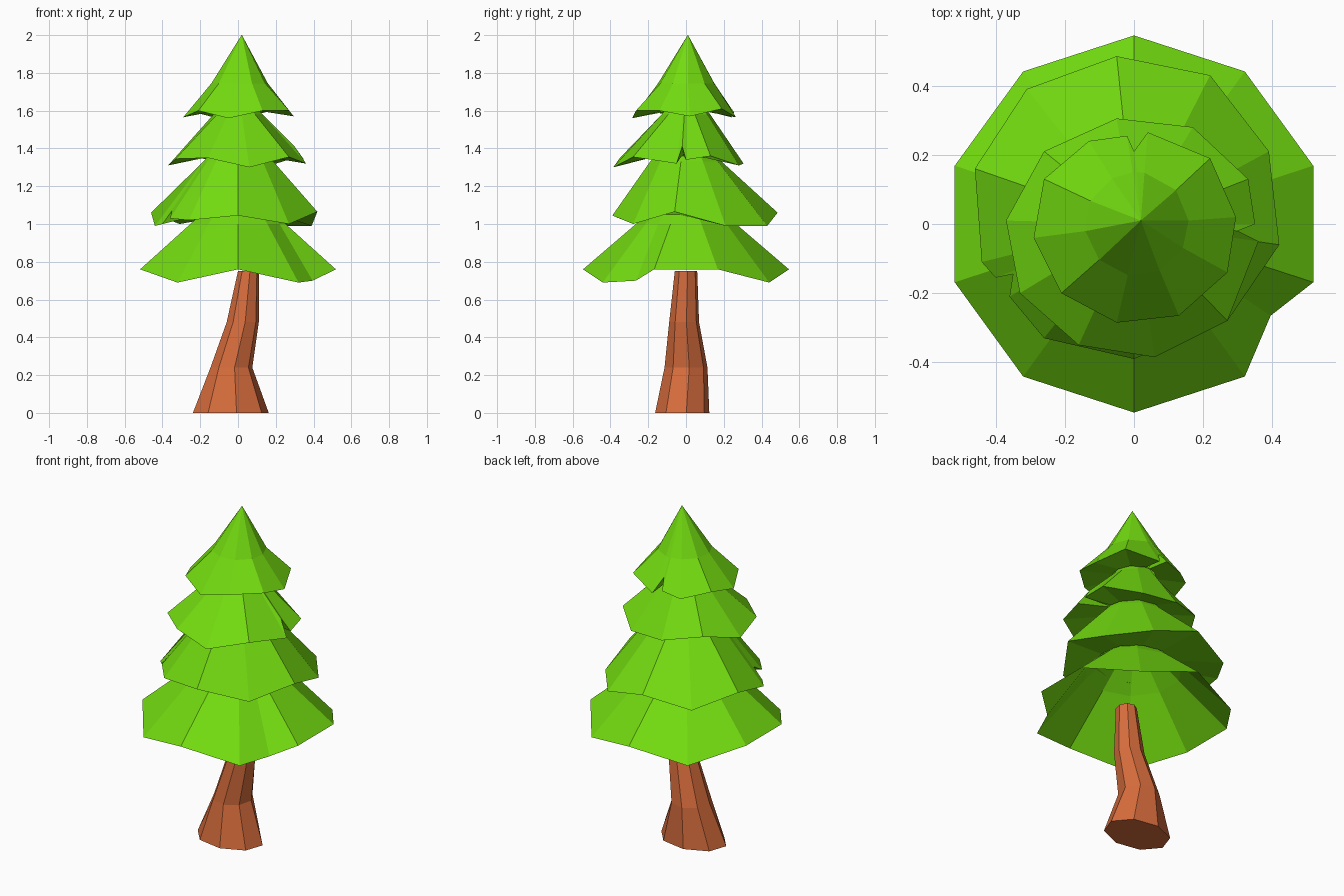
import bpy
from math import cos, sin, atan2, pi

if "Cube" in bpy.data.objects:
    bpy.data.objects.remove(bpy.data.objects["Cube"])


def material(name, color):
    m = bpy.data.materials.new(name)
    m.diffuse_color = (*color, 1)
    m.use_nodes = True
    m.node_tree.nodes["Principled BSDF"].inputs["Base Color"].default_value = m.diffuse_color
    return m


green = material("leaf_green", (0.17, 0.71, 0.005))
brown = material("bark_brown", (0.67, 0.15, 0.045))


def loft(name, rings, mat, cap_bottom=False, cap_top=False):
    """Join equal-length rings (listed bottom to top, counter-clockwise) with flat quads."""
    n = len(rings[0])
    verts = [p for ring in rings for p in ring]
    faces = []
    for k in range(len(rings) - 1):
        a, b = k * n, (k + 1) * n
        for i in range(n):
            j = (i + 1) % n
            faces.append((a + i, a + j, b + j, b + i))
    if cap_bottom:
        faces.append(tuple(reversed(range(n))))
    if cap_top:
        faces.append(tuple(range(len(verts) - n, len(verts))))
    mesh = bpy.data.meshes.new(name)
    mesh.from_pydata(verts, [], faces)
    mesh.materials.append(mat)
    mesh.validate()
    obj = bpy.data.objects.new(name, mesh)
    bpy.context.collection.objects.link(obj)
    return obj


def ring_like(rim, radius, z, cx=0, cy=0):
    """Round ring with one point in the direction of each rim point."""
    angles = [atan2(p[1], p[0]) for p in rim]
    return [(cx + radius * cos(a), cy + radius * sin(a), z) for a in angles]


def tier(name, rim, uppers, under=None):
    rings = [rim] + [ring_like(rim, *u) for u in uppers]
    if under:
        rings.insert(0, ring_like(rim, *under))
    loft(name, rings, green, cap_top=True)


# Trunk: leaning, eight sided, tapering (cx, cy, rx, ry, z)
sections = [(-0.038, -0.02, 0.203, 0.145, 0), (-0.035, 0, 0.112, 0.115, 0.24),
            (0.025, -0.01, 0.086, 0.08, 0.48), (0.055, 0, 0.056, 0.06, 0.75)]
trunk = [[(cx + rx * cos(i * pi / 4 + 0.15), cy + ry * sin(i * pi / 4 + 0.15), z)
          for i in range(8)] for cx, cy, rx, ry, z in sections]
loft("trunk", trunk, brown, cap_bottom=True, cap_top=True)

# Lowest tier: open ten-sided skirt with wavy rim and one chipped edge
rim = []
for i in range(10):
    a = -pi / 2 + i * pi / 5
    z = 0.69 if i in (1, 4, 6, 9) else 0.76
    rim.append((0.545 * cos(a), 0.545 * sin(a), z))
    if i == 1:
        rim.append((0.395, -0.265, 0.70))
tier("branches_bottom", rim, [(0.265, 1.0), (0.13, 1.12)])

# Second tier, chipped at the left
tier("branches_lower",
     [(0, -.39, 1.045), (.27, -.28, 1.0), (.42, -.06, 1.065), (.39, .21, .99),
      (.22, .43, .99), (-.05, .485, 1.06), (-.31, .39, 1.0), (-.46, .16, 1.06),
      (-.44, -.11, .99), (-.40, -.155, 1.0), (-.35, -.145, 1.07),
      (-.36, -.21, 1.03), (-.26, -.33, 1.02)],
     [(0.19, 1.33), (0.11, 1.42)], (0.21, 1.05))

# Third tier, chipped at the right
tier("branches_upper",
     [(.06, -.385, 1.30), (.27, -.28, 1.355), (.36, -.05, 1.32), (.30, -.02, 1.41),
      (.35, 0, 1.34), (.33, .13, 1.36), (.17, .28, 1.31), (-.05, .305, 1.32),
      (-.26, .21, 1.36), (-.37, .01, 1.31), (-.33, -.2, 1.345), (-.16, -.35, 1.35)],
     [(0.13, 1.58), (0.07, 1.66)], (0.165, 1.36))

# Top tier, chipped at the back, rising to the tip
tier("treetop",
     [(-.05, -.285, 1.56), (.13, -.265, 1.60), (.27, -.14, 1.60), (.295, .02, 1.57),
      (.22, .19, 1.61), (.04, .265, 1.565), (0, .21, 1.65), (-.02, .255, 1.59),
      (-.13, .24, 1.565), (-.26, .13, 1.60), (-.29, -.04, 1.565), (-.21, -.2, 1.60)],
     [(0.15, 1.745, 0.008, 0), (0.001, 2.0, 0.02, 0.01)], (0.12, 1.60))
